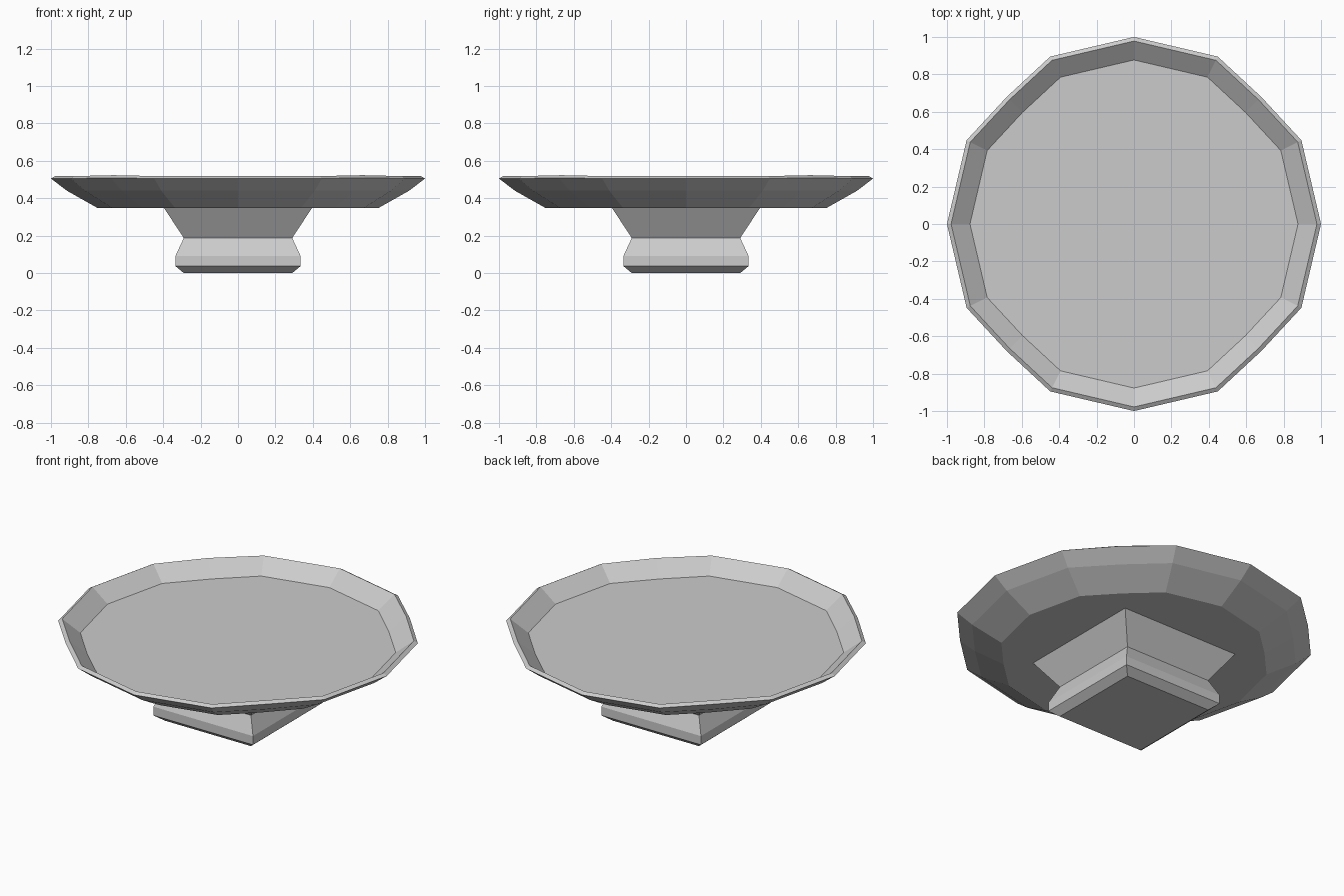
import bpy, bmesh

if "Cube" in bpy.data.objects:
    bpy.data.objects.remove(bpy.data.objects["Cube"])

# One octant-pair of each outline; turned four times to give 16 points
DISH = [(1, 0), (0.895, 0.448), (0.68, 0.68), (0.448, 0.895)]
SQUARE = [(1, 0), (1, 0.5), (1, 1), (0.5, 1)]


def outline(shape):
    pts = []
    quarter = list(shape)
    for _ in range(4):
        pts += quarter
        quarter = [(-y, x) for x, y in quarter]
    return pts


def loft(name, levels):
    """Skin a stack of (outline, radius, z, diagonal lift) rings and cap both ends."""
    bm = bmesh.new()
    rings = []
    for shape, r, z, lift in levels:
        rings.append([bm.verts.new((x * r, y * r, z + (lift if i % 4 == 2 else 0)))
                      for i, (x, y) in enumerate(outline(shape))])
    for a, b in zip(rings, rings[1:]):
        for i in range(16):
            j = (i + 1) % 16
            bm.faces.new((a[i], a[j], b[j], b[i]))
    bm.faces.new(rings[0][::-1])
    bm.faces.new(rings[-1])
    bmesh.ops.recalc_face_normals(bm, faces=bm.faces[:])
    mesh = bpy.data.meshes.new(name)
    bm.to_mesh(mesh)
    bm.free()
    obj = bpy.data.objects.new(name, mesh)
    bpy.context.collection.objects.link(obj)
    return obj


# Square pedestal flowing into the sixteen-sided shallow dish
loft("pedestal_dish", [
    (SQUARE, 0.29, 0.0, 0),        # foot underside
    (SQUARE, 0.335, 0.037, 0),     # foot chamfer
    (SQUARE, 0.335, 0.09, 0),      # foot side
    (SQUARE, 0.29, 0.187, 0),      # waist
    (SQUARE, 0.395, 0.347, 0),     # neck top
    (DISH, 0.75, 0.347, 0),        # dish underside
    (DISH, 0.915, 0.44, 0),        # lower flare
    (DISH, 1.0, 0.505, 0.004),     # outer rim
    (DISH, 0.978, 0.518, 0.005),   # rim lip
    (DISH, 0.877, 0.44, 0),        # inner floor
])
